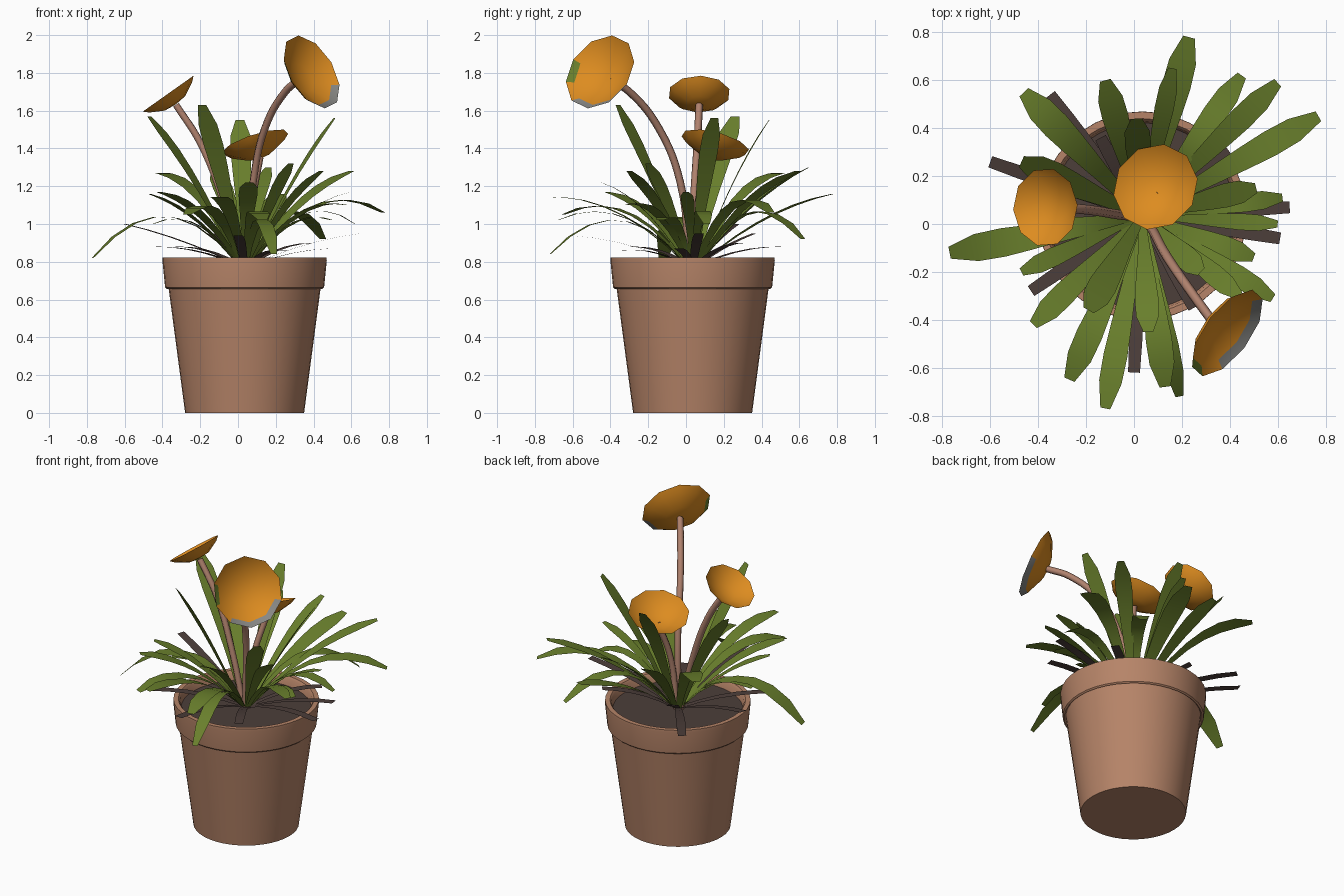
import bpy, bmesh, math
from mathutils import Vector

if "Cube" in bpy.data.objects:
    bpy.data.objects.remove(bpy.data.objects["Cube"])


def srgb(r, g, b):
    lin = lambda c: (c / 255 / 12.92) if c < 11 else ((c / 255 + 0.055) / 1.055) ** 2.4
    return (lin(r), lin(g), lin(b), 1)


def material(name, rgb):
    m = bpy.data.materials.new(name)
    m.diffuse_color = srgb(*rgb)
    m.use_nodes = True
    m.node_tree.nodes["Principled BSDF"].inputs["Base Color"].default_value = m.diffuse_color
    return m


TERRACOTTA = material("terracotta", (182, 132, 104))
SOIL = material("soil_brown", (76, 62, 58))
GREEN = material("leaf_green", (105, 127, 44))
STEM = material("stem_pink_brown", (176, 130, 110))
ORANGE = material("petal_orange", (221, 140, 32))
GREY = material("petal_edge_grey", (135, 135, 132))
C = Vector((0.035, 0.035, 0))          # pot axis


def finish(bm, name, mats, smooth=None):
    me = bpy.data.meshes.new(name)
    bm.to_mesh(me)
    bm.free()
    ob = bpy.data.objects.new(name, me)
    bpy.context.collection.objects.link(ob)
    for m in mats:
        me.materials.append(m)
    if smooth:
        bpy.ops.object.select_all(action='DESELECT')
        ob.select_set(True)
        bpy.context.view_layer.objects.active = ob
        bpy.ops.object.shade_smooth_by_angle(angle=math.radians(smooth))
    return ob


def lathe(name, profile, mat, n=40):
    bm = bmesh.new()
    rings = []
    for r, z in profile:
        rings.append([bm.verts.new(C + Vector((r * math.cos(a), r * math.sin(a), z)))
                      for a in (2 * math.pi * i / n for i in range(n))])
    for a, b in zip(rings, rings[1:]):
        for i in range(n):
            j = (i + 1) % n
            bm.faces.new((a[i], a[j], b[j], b[i]))
    bm.faces.new(rings[0][::-1])
    bm.faces.new(rings[-1])
    return finish(bm, name, [mat], 35)


# pot with a raised collar, and the soil disc inside it
lathe("pot", [(0.315, 0), (0.403, 0.665), (0.412, 0.657), (0.421, 0.665), (0.435, 0.805),
              (0.434, 0.822), (0.405, 0.822), (0.395, 0.81), (0.385, 0.74)], TERRACOTTA)
lathe("soil", [(0.388, 0.75), (0.388, 0.765)], SOIL)


def leaf(name, tip, rise, width, mat, shape):
    """Flat strip along an arc from the plant's crown to tip; rise lifts the middle."""
    tip = Vector(tip)
    out = Vector((tip.x - C.x, tip.y - C.y, 0)).normalized()
    side = Vector((-out.y, out.x, 0))
    base = Vector((C.x, C.y, 0.78)) + out * 0.03
    ctrl = base.lerp(tip, 0.5)
    ctrl.z += rise
    bm = bmesh.new()
    rows = []
    for i, w in enumerate(shape):
        t = i / (len(shape) - 1)
        p = base * (1 - t) ** 2 + ctrl * 2 * t * (1 - t) + tip * t * t
        rows.append([bm.verts.new(p + side * (s * w * width / 2)) for s in (-1, 1)])
    for a, b in zip(rows, rows[1:]):
        bm.faces.new((a[0], b[0], b[1], a[1]))
    finish(bm, name, [mat], 60)


BLADE = [0.3, 0.42, 0.55, 0.72, 0.88, 1.0, 0.95, 0.42]
STRAW = [0.7, 0.8, 0.9, 1.0, 1.0, 0.9]

# green leaves: tip x, y, z, rise, width
greens = [
    (-0.46, 0.55, 1.27, 0.28, 0.12), (-0.47, 0.26, 1.57, 0.12, 0.12),
    (0.01, 0.44, 1.55, 0.12, 0.11), (-0.19, -0.36, 1.63, 0.08, 0.12),
    (0.51, 0.15, 1.56, 0.10, 0.10), (0.60, 0.59, 1.28, 0.16, 0.10),
    (0.77, 0.45, 1.06, 0.36, 0.11), (0.45, 0.62, 0.92, 0.42, 0.10),
    (0.23, 0.78, 1.16, 0.12, 0.12), (0.16, 0.65, 1.30, 0.12, 0.08),
    (-0.12, 0.60, 1.28, 0.12, 0.11),
    (0.62, 0.11, 1.00, 0.32, 0.08),
    (0.60, 0.00, 1.17, 0.14, 0.07), (0.50, -0.14, 1.02, 0.20, 0.09),
    (0.58, -0.31, 1.10, 0.22, 0.09), (0.44, -0.30, 1.28, 0.12, 0.09),
    (0.19, -0.72, 0.84, 0.42, 0.08), (0.13, -0.68, 1.02, 0.28, 0.11),
    (0.06, -0.45, 1.22, 0.15, 0.10), (-0.12, -0.77, 1.14, 0.22, 0.10),
    (-0.27, -0.65, 1.05, 0.30, 0.11), (-0.42, -0.42, 1.17, 0.16, 0.10),
    (-0.47, -0.20, 1.16, 0.12, 0.08), (-0.77, -0.12, 0.82, 0.48, 0.12),
    (-0.45, -0.05, 1.00, 0.22, 0.10), (0.28, -0.20, 1.32, 0.10, 0.10),
]
for i, (x, y, z, rise, w) in enumerate(greens):
    leaf(f"green_leaf_{i}", (x, y, z), rise, w, GREEN, BLADE)

# withered brown leaves
browns = [
    (-0.35, 0.54, 0.88, 0.06), (-0.60, 0.26, 1.00, 0.04), (0.65, 0.07, 0.95, 0.05),
    (0.61, -0.06, 0.87, 0.06), (0.00, -0.62, 0.94, 0.06), (-0.43, -0.28, 0.88, 0.05),
    (-0.14, 0.36, 0.95, 0.03), (0.40, 0.30, 0.90, 0.06), (0.25, -0.35, 0.86, 0.06),
]
for i, (x, y, z, rise) in enumerate(browns):
    leaf(f"withered_leaf_{i}", (x, y, z), rise, 0.055, SOIL, STRAW)


def flower(name, centre, normal, radius, depth, path, ragged=False):
    """Shallow faceted bowl facing along normal, on a curved stem."""
    centre, normal = Vector(centre), Vector(normal).normalized()
    u = normal.orthogonal().normalized()
    v = normal.cross(u)
    n = 10
    bm = bmesh.new()
    rings = []
    for r, d in ((0.4, 0.9), (0.84, 0.35), (1.0, 0.0)):
        rings.append([bm.verts.new(centre - normal * depth * d + radius * r *
                                   (u * math.cos(a) + v * math.sin(a)))
                      for a in (2 * math.pi * i / n for i in range(n))])
    mid = bm.verts.new(centre - normal * depth)
    for i in range(n):
        j = (i + 1) % n
        bm.faces.new((mid, rings[0][i], rings[0][j]))
        for a, b in zip(rings, rings[1:]):
            bm.faces.new((a[i], b[i], b[j], a[j]))
    if ragged:      # greyed petal edge low on the rim, green edge on its front left
        for f in bm.faces:
            c = f.calc_center_median() - centre
            if c.length > radius * 0.8:
                if c.z < -0.1:
                    f.material_index = 1
                elif c.y < -0.08 and c.x < -0.08:
                    f.material_index = 2
    finish(bm, name, [ORANGE, GREY, GREEN], 40)

    cu = bpy.data.curves.new(name + "_stem", 'CURVE')
    cu.dimensions = '3D'
    cu.bevel_depth = 0.02
    cu.bevel_resolution = 1
    cu.resolution_u = 6
    sp = cu.splines.new('BEZIER')
    pts = [Vector(p) for p in path] + [centre - normal * (depth + 0.003)]
    sp.bezier_points.add(len(pts) - 1)
    for bp, p in zip(sp.bezier_points, pts):
        bp.co = p
        bp.handle_left_type = bp.handle_right_type = 'AUTO'
    ob = bpy.data.objects.new(name + "_stem", cu)
    cu.materials.append(STEM)
    bpy.context.collection.objects.link(ob)


# three orange flowers
flower("tall_flower", (0.39, -0.455, 1.805), (0.72, -0.54, 0.44), 0.215, 0.08,
       [(0.04, 0.02, 0.76), (0.08, -0.03, 1.22), (0.14, -0.14, 1.5), (0.25, -0.30, 1.70)], True)
flower("middle_flower", (0.09, 0.155, 1.43), (-0.3, 0.24, 0.92), 0.185, 0.08,
       [(0.04, 0.04, 0.76), (0.07, 0.06, 1.1)])
flower("left_flower", (-0.37, 0.07, 1.69), (-0.58, 0.0, 0.82), 0.165, 0.07,
       [(0.02, 0.03, 0.76), (-0.07, 0.04, 1.1), (-0.2, 0.06, 1.43)])
